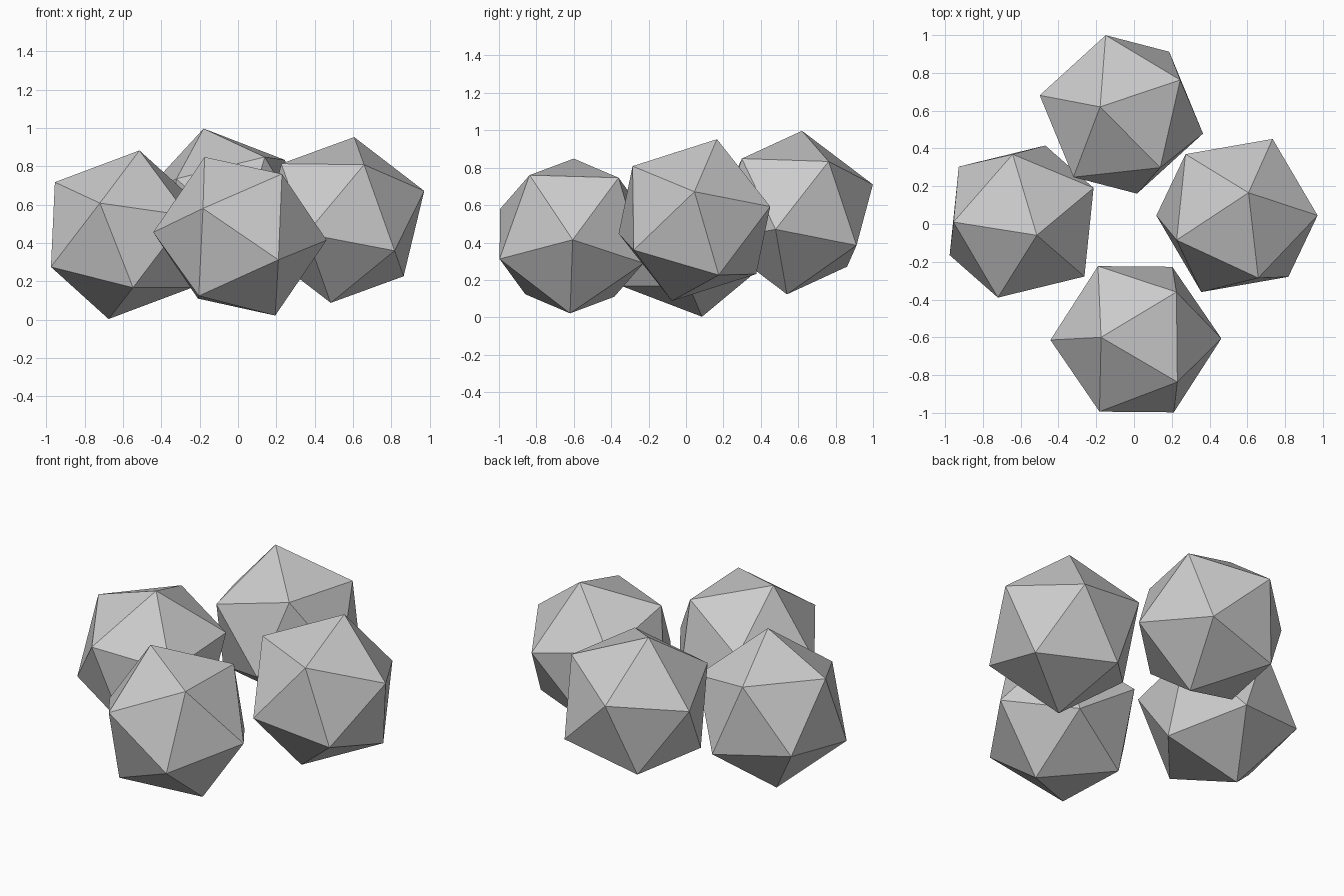
import bpy, bmesh
from mathutils import Vector, Matrix

if "Cube" in bpy.data.objects:
    bpy.data.objects.remove(bpy.data.objects["Cube"])

PHI = (1 + 5 ** 0.5) / 2
R = 0.453


def icosahedron(name, center, v1, v2):
    """Flat-faced icosahedron oriented by two neighbouring corner directions."""
    a, b = Vector(v1).normalized(), Vector(v2).normalized()
    x = (a - b).normalized()
    z = (a + b).normalized()
    rot = Matrix((x, z.cross(x), z)).transposed()
    scale = R / (1 + PHI * PHI) ** 0.5
    bm = bmesh.new()
    for s in (-1, 1):
        for t in (-PHI, PHI):
            for p in ((s, 0, t), (t, s, 0), (0, t, s)):
                bm.verts.new(rot @ Vector(p) * scale)
    bmesh.ops.convex_hull(bm, input=bm.verts)
    bmesh.ops.recalc_face_normals(bm, faces=bm.faces)
    mesh = bpy.data.meshes.new(name)
    bm.to_mesh(mesh)
    bm.free()
    obj = bpy.data.objects.new(name, mesh)
    obj.location = center
    bpy.context.collection.objects.link(obj)


# Four tumbled stones in a ring
icosahedron("right_stone", (0.545, 0.045, 0.52), (0.06, 0.12, 0.43), (0.425, 0.0, 0.15))
icosahedron("front_stone", (0.01, -0.61, 0.435), (-0.19, 0.01, 0.415), (-0.452, -0.004, 0.025))
icosahedron("back_stone", (-0.067, 0.58, 0.56), (-0.113, 0.04, 0.44), (-0.083, 0.42, 0.15))
icosahedron("left_stone", (-0.595, 0.013, 0.443), (0.08, -0.073, 0.443), (-0.36, -0.003, 0.275))
